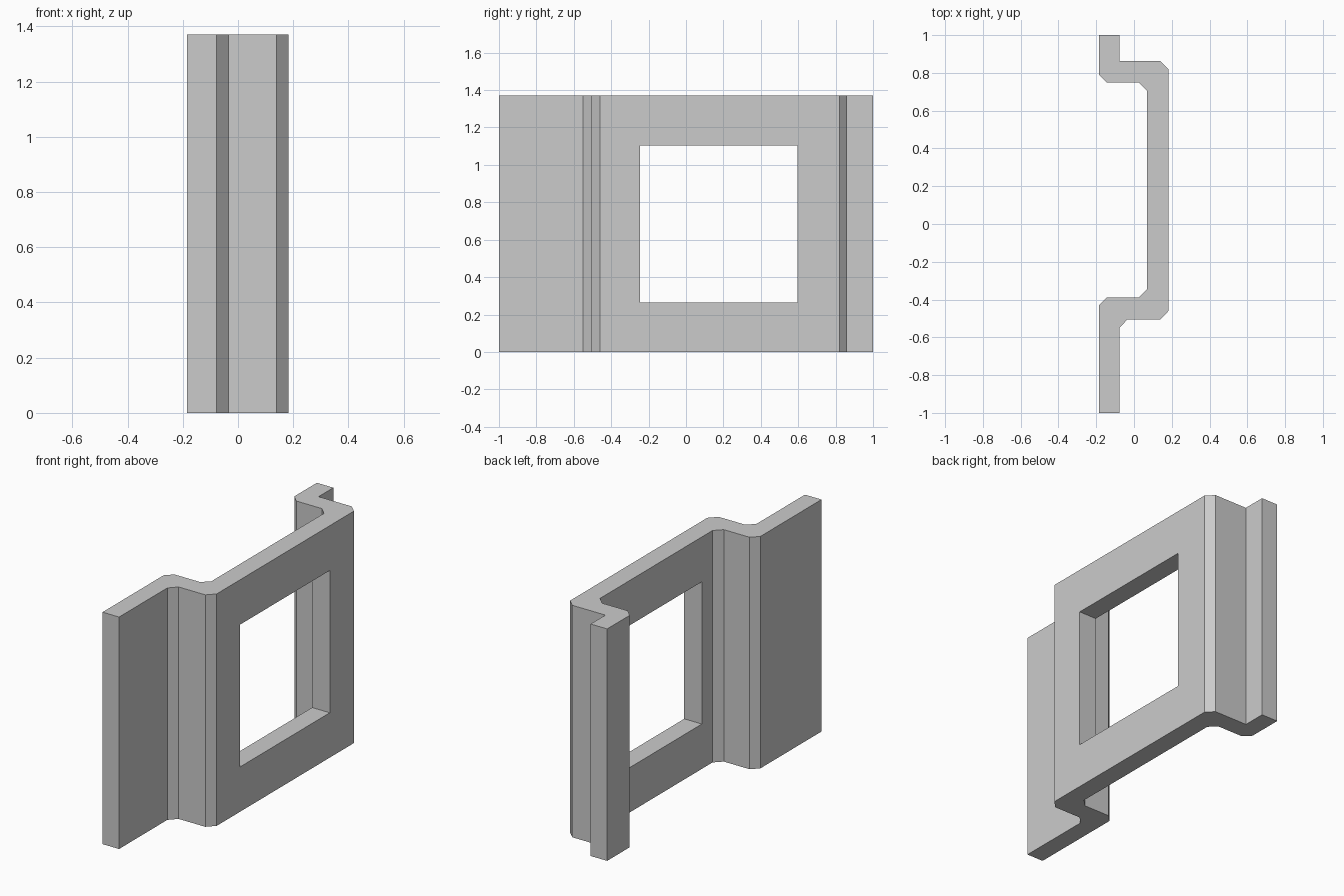
import bpy
import bmesh

cube = bpy.data.objects.get("Cube")
if cube:
    bpy.data.objects.remove(cube, do_unlink=True)

HEIGHT = 1.37

grey = bpy.data.materials.new("plain grey")
grey.use_nodes = True
colour = (0.6, 0.6, 0.6, 1)
grey.diffuse_color = colour
grey.node_tree.nodes["Principled BSDF"].inputs["Base Color"].default_value = colour


def prism(name, outline, bottom, top):
    """Extrude a closed (x, y) outline between two heights."""
    bm = bmesh.new()
    base = bm.faces.new([bm.verts.new((x, y, bottom)) for x, y in outline])
    extruded = bmesh.ops.extrude_face_region(bm, geom=[base], use_keep_orig=True)
    verts = [g for g in extruded["geom"] if isinstance(g, bmesh.types.BMVert)]
    bmesh.ops.translate(bm, verts=verts, vec=(0, 0, top - bottom))
    bmesh.ops.recalc_face_normals(bm, faces=bm.faces)
    mesh = bpy.data.meshes.new(name)
    bm.to_mesh(mesh)
    bm.free()
    mesh.materials.append(grey)
    obj = bpy.data.objects.new(name, mesh)
    bpy.context.collection.objects.link(obj)
    return obj


# Folded plate: long flange, raised web and short flange, with chamfered bends
outer_side = [(-0.077, -1), (-0.077, -0.55), (-0.035, -0.505), (0.14, -0.505),
              (0.183, -0.46), (0.183, 0.82), (0.14, 0.862), (-0.077, 0.862),
              (-0.077, 1)]
inner_side = [(-0.185, 1), (-0.185, 0.79), (-0.143, 0.748), (0.025, 0.748),
              (0.068, 0.705), (0.068, -0.345), (0.025, -0.388),
              (-0.143, -0.388), (-0.185, -0.43), (-0.185, -1)]
plate = prism("bracket_plate", outer_side + inner_side, 0, HEIGHT)

# Square window through the web
window = [(0, -0.245), (0.3, -0.245), (0.3, 0.595), (0, 0.595)]
cutter = prism("window_cutter", window, 0.265, 1.105)
cutter.hide_render = True
cut = plate.modifiers.new("window", "BOOLEAN")
cut.operation = "DIFFERENCE"
cut.solver = "EXACT"
cut.object = cutter

# Apply the cut and discard the helper
bpy.context.view_layer.objects.active = plate
bpy.ops.object.modifier_apply(modifier=cut.name)
bpy.data.objects.remove(cutter, do_unlink=True)
